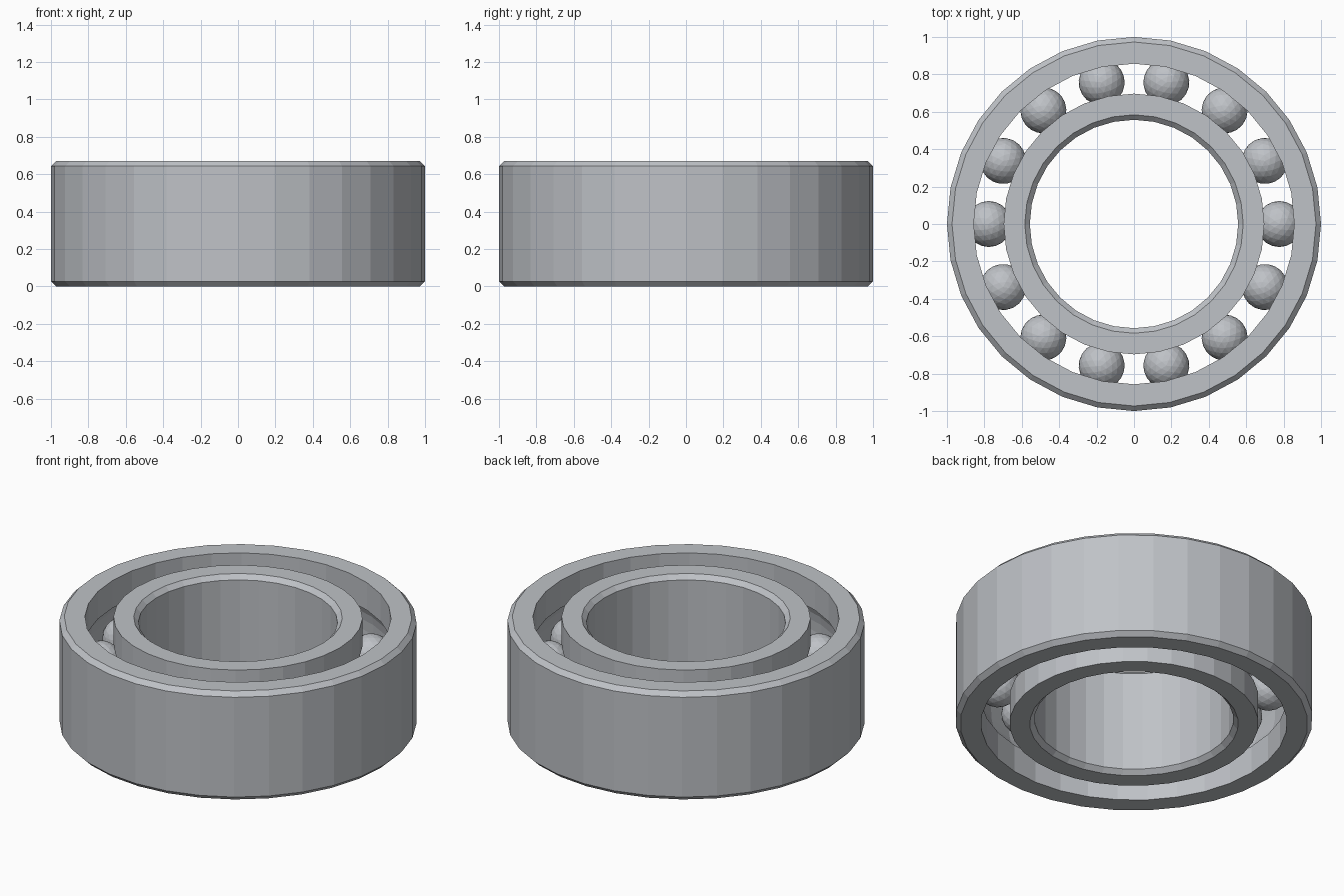
import bpy, bmesh, math
from mathutils import Vector

cube = bpy.data.objects.get("Cube")
if cube:
    bpy.data.objects.remove(cube, do_unlink=True)

HEIGHT, CHAMFER, SIDES = 0.67, 0.027, 32
BALLS, BALL_R, PITCH_R = 14, 0.123, 0.777
MID = HEIGHT / 2

steel = bpy.data.materials.new("steel grey")
steel.use_nodes = True
color = (0.52, 0.54, 0.57, 1)
steel.diffuse_color = color
steel.node_tree.nodes["Principled BSDF"].inputs["Base Color"].default_value = color


def add_object(name, bm):
    bmesh.ops.recalc_face_normals(bm, faces=bm.faces)
    mesh = bpy.data.meshes.new(name)
    bm.to_mesh(mesh)
    bm.free()
    mesh.materials.append(steel)
    obj = bpy.data.objects.new(name, mesh)
    bpy.context.collection.objects.link(obj)
    return obj


def race(name, plain_r, groove_r, depth):
    """Ring chamfered on its plain wall and grooved on the wall facing the balls."""
    toward = math.copysign(1, groove_r - plain_r)
    profile = [(plain_r + toward * CHAMFER, 0), (groove_r, 0)]
    half = 0.165
    for i in range(9):
        a = math.pi * i / 8
        profile.append((groove_r - toward * depth * math.sin(a), MID - half * math.cos(a)))
    profile += [(groove_r, HEIGHT), (plain_r + toward * CHAMFER, HEIGHT),
                (plain_r, HEIGHT - CHAMFER), (plain_r, CHAMFER)]
    bm = bmesh.new()
    loops = []
    for s in range(SIDES):
        t = math.tau * s / SIDES
        loops.append([bm.verts.new((r * math.cos(t), r * math.sin(t), z)) for r, z in profile])
    n = len(profile)
    for s in range(SIDES):
        a, b = loops[s], loops[(s + 1) % SIDES]
        for i in range(n):
            j = (i + 1) % n
            bm.faces.new((a[i], b[i], b[j], a[j]))
    return add_object(name, bm)


# Outer and inner rings
race("outer_ring", 1.0, 0.857, 0.045)
race("inner_ring", 0.557, 0.697, 0.045)

# Balls evenly spaced between the rings
for k in range(BALLS):
    bm = bmesh.new()
    bmesh.ops.create_icosphere(bm, subdivisions=3, radius=BALL_R)
    ball = add_object(f"ball_{k + 1}", bm)
    t = math.tau * k / BALLS
    ball.location = Vector((PITCH_R * math.cos(t), PITCH_R * math.sin(t), MID))
    ball.rotation_euler.z = t
